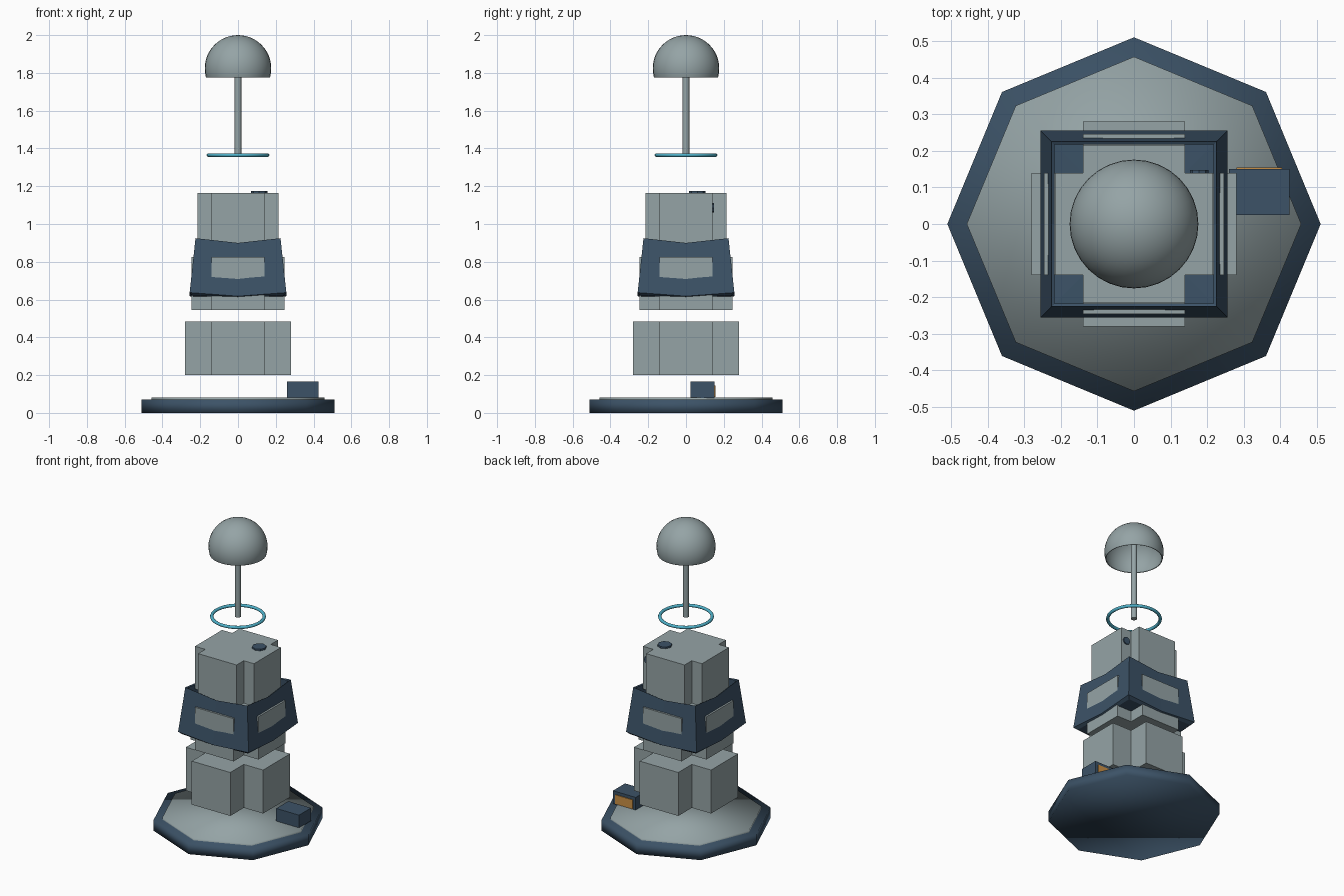
import bpy, bmesh, math

if "Cube" in bpy.data.objects:
    bpy.data.objects.remove(bpy.data.objects["Cube"])


def material(name, rgb):
    m = bpy.data.materials.new(name)
    m.diffuse_color = (*rgb, 1)
    m.use_nodes = True
    m.node_tree.nodes["Principled BSDF"].inputs["Base Color"].default_value = m.diffuse_color
    return m


GREY = material("pale_grey", (0.30, 0.37, 0.38))
NAVY = material("dark_navy", (0.045, 0.085, 0.135))
CYAN = material("glow_cyan", (0.08, 0.45, 0.60))
ORANGE = material("amber", (0.60, 0.28, 0.06))


def finish(obj, name, mat, smooth=None):
    obj.name = name
    obj.data.materials.append(mat)
    if smooth is not None:
        bpy.ops.object.select_all(action='DESELECT')
        obj.select_set(True)
        bpy.context.view_layer.objects.active = obj
        bpy.ops.object.shade_smooth_by_angle(angle=math.radians(smooth))
    return obj


def from_bmesh(bm, name, mat, smooth=None):
    bmesh.ops.recalc_face_normals(bm, faces=bm.faces)
    mesh = bpy.data.meshes.new(name)
    bm.to_mesh(mesh)
    bm.free()
    obj = bpy.data.objects.new(name, mesh)
    bpy.context.collection.objects.link(obj)
    return finish(obj, name, mat, smooth)


def box(name, mat, x, y, z):
    bpy.ops.mesh.primitive_cube_add(size=1, location=[sum(r) / 2 for r in (x, y, z)])
    obj = bpy.context.object
    obj.scale = [r[1] - r[0] for r in (x, y, z)]
    return finish(obj, name, mat)


def cylinder(name, mat, r, z0, z1, sides, xy=(0, 0), smooth=None):
    bpy.ops.mesh.primitive_cylinder_add(vertices=sides, radius=r, depth=z1 - z0,
                                        location=(*xy, (z0 + z1) / 2))
    return finish(bpy.context.object, name, mat, smooth)


def cross_block(name, reach, z0, z1, arm=0.14):
    # plus-shaped outline extruded upwards
    quarter = [(reach, -arm), (reach, arm), (arm, arm)]
    pts = []
    for i in range(4):
        c, s = round(math.cos(i * math.pi / 2)), round(math.sin(i * math.pi / 2))
        pts += [(x * c - y * s, x * s + y * c) for x, y in quarter]
    bm = bmesh.new()
    face = bm.faces.new([bm.verts.new((x, y, z0)) for x, y in pts])
    up = bmesh.ops.extrude_face_region(bm, geom=[face])
    bmesh.ops.translate(bm, vec=(0, 0, z1 - z0),
                        verts=[v for v in up["geom"] if isinstance(v, bmesh.types.BMVert)])
    return from_bmesh(bm, name, GREY)


# Octagonal base and its deck plate, softly shaded
cylinder("base", NAVY, 0.51, 0, 0.07, 8, smooth=180)
cylinder("deck_plate", GREY, 0.457, 0.05, 0.082, 8, smooth=180)

# Stacked tower blocks
cross_block("lower_block", 0.28, 0.20, 0.485)
cross_block("middle_block", 0.246, 0.545, 0.825)
cross_block("upper_block", 0.214, 0.885, 1.165)

# Square tapered collar with sagging edges, open on top
bm = bmesh.new()
rings = []
for half, z_corner, z_mid in [(0.238, 0.62, 0.612), (0.256, 0.637, 0.618), (0.225, 0.925, 0.90),
                              (0.217, 0.92, 0.895), (0.235, 0.66, 0.65)]:
    ring = []
    for x, y in [(1, 0), (1, 1), (0, 1), (-1, 1), (-1, 0), (-1, -1), (0, -1), (1, -1)]:
        ring.append(bm.verts.new((x * half, y * half, z_corner if x and y else z_mid)))
    rings.append(ring)
for a, b in zip(rings, rings[1:]):
    for i in range(8):
        j = (i + 1) % 8
        bm.faces.new((a[i], a[j], b[j], b[i]))
for ring, z in ((rings[0], 0.612), (rings[-1], 0.65)):
    centre = bm.verts.new((0, 0, z))
    for i in range(8):
        bm.faces.new((ring[i], ring[(i + 1) % 8], centre))
from_bmesh(bm, "collar", NAVY)

# Equipment box with amber panel on its back
box("equipment_box", NAVY, (0.26, 0.425), (0.025, 0.15), (0.08, 0.165))
box("amber_panel", ORANGE, (0.28, 0.405), (0.148, 0.155), (0.085, 0.145))

# Round studs on the upper block
cylinder("top_stud", NAVY, 0.043, 1.16, 1.176, 8, xy=(0.112, 0.06), smooth=30)
stud = cylinder("side_stud", NAVY, 0.025, 1.075, 1.095, 8, xy=(0.178, 0.137))
stud.rotation_euler.x = math.pi / 2

# Floating light ring
bpy.ops.mesh.primitive_torus_add(major_radius=0.156, minor_radius=0.010, major_segments=48,
                                 minor_segments=10, location=(0, 0, 1.365))
finish(bpy.context.object, "light_ring", CYAN, 60)

# Mast
cylinder("mast", GREY, 0.018, 1.365, 1.90, 16, smooth=40)

# Hollow dome: sphere shell cut below its equator
bm = bmesh.new()
bmesh.ops.create_uvsphere(bm, u_segments=32, v_segments=24, radius=0.176)
bmesh.ops.bisect_plane(bm, geom=bm.verts[:] + bm.edges[:] + bm.faces[:], plane_co=(0, 0, -0.048),
                       plane_no=(0, 0, 1), clear_inner=True)
bmesh.ops.translate(bm, vec=(0, 0, 1.824), verts=bm.verts)
dome = from_bmesh(bm, "dome", GREY, 40)
shell = dome.modifiers.new("shell", 'SOLIDIFY')
shell.thickness = 0.004
shell.offset = -1
